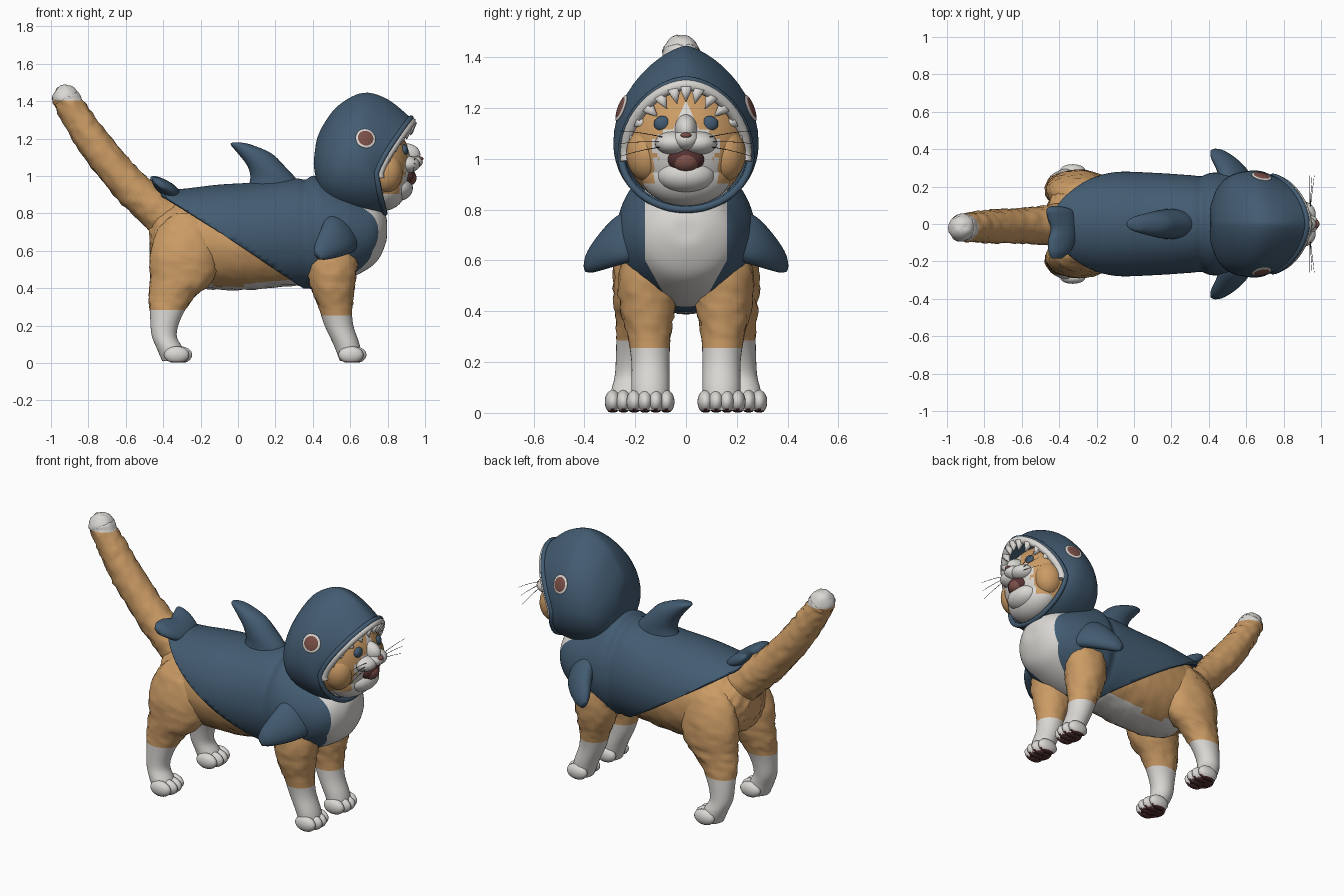
import bpy, bmesh, math
from mathutils import Vector as V, Matrix, noise

if "Cube" in bpy.data.objects:
    bpy.data.objects.remove(bpy.data.objects["Cube"])


def mat(name, r, g, b):
    m = bpy.data.materials.new(name)
    m.diffuse_color = (r, g, b, 1)
    m.use_nodes = True
    m.node_tree.nodes["Principled BSDF"].inputs["Base Color"].default_value = m.diffuse_color
    return m


ORANGE = mat("orange fur", .60, .33, .13)
WHITE = mat("white", .70, .68, .65)
BLUE = mat("slate blue", .055, .105, .165)
RED = mat("muted red", .20, .08, .065)
PAD = mat("dark pad", .09, .03, .03)
BLACK = mat("whisker black", .02, .02, .02)


def ring(c, u, v, n=32):
    c, u, v = V(c), V(u), V(v)
    return [c + u * math.cos(i * math.tau / n) + v * math.sin(i * math.tau / n) for i in range(n)]


def smooth_rings(rings, k):
    """Catmull-Rom rings between the given ones."""
    out = []
    for i in range(len(rings) - 1):
        quad = (rings[max(i - 1, 0)], rings[i], rings[i + 1], rings[min(i + 2, len(rings) - 1)])
        for j in range(k):
            t = j / k
            out.append([.5 * (2 * b + (c - a) * t + (2 * a - 5 * b + 4 * c - d) * t ** 2
                              + (3 * b - a - 3 * c + d) * t ** 3) for a, b, c, d in zip(*quad)])
    return out + [rings[-1]]


def loft(bm, rings, cap0=True, cap1=True, k=5):
    rows = [[bm.verts.new(p) for p in r] for r in smooth_rings(rings, k)]
    n = len(rows[0])
    for a, b in zip(rows, rows[1:]):
        for i in range(n):
            bm.faces.new((a[i], a[(i + 1) % n], b[(i + 1) % n], b[i]))
    if cap0:
        bm.faces.new(rows[0])
    if cap1:
        bm.faces.new(rows[-1])


def ball(bm, c, r, rot=Matrix(), n=20):
    bmesh.ops.create_uvsphere(bm, u_segments=n, v_segments=n * 2 // 3, radius=1,
                              matrix=Matrix.Translation(c) @ rot @ Matrix.Diagonal((*r, 1)))


def cut(bm, co, no, clear=False):
    bmesh.ops.bisect_plane(bm, geom=bm.verts[:] + bm.edges[:] + bm.faces[:], plane_co=co, plane_no=no, clear_inner=clear)


def make(name, bm, mats):
    bmesh.ops.recalc_face_normals(bm, faces=bm.faces[:])
    me = bpy.data.meshes.new(name)
    bm.to_mesh(me)
    bm.free()
    o = bpy.data.objects.new(name, me)
    bpy.context.collection.objects.link(o)
    for m in mats:
        me.materials.append(m)
    for p in me.polygons:
        p.use_smooth = True
    return o


def paint(o, rule):
    for p in o.data.polygons:
        p.material_index = rule(p.center.copy(), p.normal.copy())


def ruffle(o, low):
    normals = [v.normal.copy() for v in o.data.vertices]
    for v, nrm in zip(o.data.vertices, normals):
        if v.co.z > low:
            v.co += nrm * .010 * noise.noise(V((v.co.x * 22, v.co.y * 30, v.co.z * 40)))
        v.co.z = max(v.co.z, .002)


def tube(name, pts, r, m, cyclic=False, taper=False):
    cu = bpy.data.curves.new(name, 'CURVE')
    cu.dimensions, cu.bevel_depth, cu.bevel_resolution = '3D', r, 2
    s = cu.splines.new('POLY')
    s.points.add(len(pts) - 1)
    for i, p in enumerate(pts):
        s.points[i].co = (*p, 1)
        s.points[i].radius = 1 - .7 * i / len(pts) if taper else 1
    s.use_cyclic_u = cyclic
    cu.use_fill_caps = True
    cu.materials.append(m)
    bpy.context.collection.objects.link(bpy.data.objects.new(name, cu))


def thicken(o, offset):
    m = o.modifiers.new("thickness", 'SOLIDIFY')
    m.thickness, m.offset = .02, offset


# cat body: torso, legs, paws and tail
bm = bmesh.new()
loft(bm, [ring((x, 0, z), (0, w, 0), (0, 0, h), 48) for x, z, h, w in (
    (-.47, .66, .07, .07), (-.44, .66, .14, .15), (-.38, .66, .18, .20), (-.25, .65, .24, .24), (0, .64, .25, .25),
    (.25, .66, .25, .23), (.45, .68, .25, .21), (.62, .68, .18, .15), (.70, .70, .10, .08))], k=8)
front = ((.68, .50, .14, .12, .09), (.55, .505, .15, .135, .115), (.42, .505, .15, .12, .11), (.30, .52, .145, .09, .085),
         (.20, .54, .14, .077, .075), (.10, .58, .14, .07, .075), (.01, .605, .14, .06, .07))
rear = ((.80, -.27, .15, .07, .04), (.72, -.28, .16, .145, .085), (.58, -.29, .175, .18, .11), (.45, -.30, .18, .17, .105),
        (.35, -.355, .19, .12, .085), (.25, -.385, .205, .085, .07), (.15, -.395, .215, .067, .065),
        (.08, -.365, .225, .07, .07), (.01, -.335, .225, .07, .07))
for side in (-1, 1):
    for leg, tx in ((front, .622), (rear, -.31)):
        loft(bm, [ring((x, side * y, z), (rx, 0, 0), (0, ry, 0)) for z, x, y, rx, ry in leg], k=6)
        for k in (-1.5, -.5, .5, 1.5):
            ball(bm, (tx - .008 * k * k, side * leg[-1][2] + k * .042, .044), (.067, .032, .046))
tail = [(-.28, .70, .12), (-.38, .775, .115), (-.47, .85, .105), (-.60, .97, .095), (-.75, 1.15, .09),
        (-.86, 1.31, .08), (-.92, 1.415, .073)]
rings = []
for i, (x, z, r) in enumerate(tail):
    a, b = tail[max(i - 1, 0)], tail[min(i + 1, len(tail) - 1)]
    t = V((b[0] - a[0], 0, b[1] - a[1])).normalized()
    rings.append(ring((x, -.02 * i / 6, z), (0, r, 0), t.cross(V((0, 1, 0))) * r))
loft(bm, rings, k=8)
ball(bm, (-.92, -.02, 1.415), (.073, .073, .073))
for z in (.255, .285, 1.405):
    cut(bm, (0, 0, z), (0, 0, 1))
body = make("cat_body", bm, [ORANGE, WHITE, PAD])


def body_colour(c, n):
    if c.z < .03 and n.z < -.7:
        return 2
    belly = c.z < .45 and abs(c.y) < .11 and n.z < -.6 and -.3 < c.x < .4
    return int(c.z < (.255 if c.x > 0 else .285) or belly or c.z > 1.405)


paint(body, body_colour)
ruffle(body, .29)

# cat head: skull, muzzle, chin and ruff
bm = bmesh.new()
ball(bm, (.715, 0, 1.06), (.21, .242, .245), n=64)
ball(bm, (.78, 0, .94), (.12, .18, .125), n=48)
ball(bm, (.85, 0, .935), (.085, .115, .07), n=32)
ball(bm, (.895, 0, 1.115), (.08, .045, .06), n=32)
ball(bm, (.92, 0, 1.075), (.068, .055, .042), n=32)
for s in (-1, 1):
    ball(bm, (.9, s * .05, 1.062), (.072, .072, .046), n=32)
    ball(bm, (.79, s * .15, 1.02), (.09, .085, .11), n=40)
for s in (-1, 1):
    cut(bm, (0, 0, 1.23), (0, s * 1.1, .5))
head = make("cat_head", bm, [ORANGE, WHITE])


def face_colour(c, n):
    y = abs(c.y)
    muzzle = (y / .135) ** 2 + ((c.z - 1.05) / .07) ** 2 < 1
    blaze = c.z > 1.05 and y < .5 / 1.1 * (1.23 - c.z)
    chin = c.z < (1.0 if y < .13 else .90)
    return int(muzzle or blaze or chin)


paint(head, face_colour)

# face details
for name, c, r, m in (("mouth", (.893, 0, 1.0), (.056, .075, .055), PAD),
                      ("tongue", (.905, 0, .99), (.05, .056, .045), RED),
                      ("nose", (.974, 0, 1.092), (.018, .022, .012), RED),
                      ("eye", (.887, .093, 1.138), (.022, .034, .031), BLUE),
                      ("eye", (.887, -.093, 1.138), (.022, .034, .031), BLUE)):
    bm = bmesh.new()
    ball(bm, c, r)
    make(name, bm, [m])
for s in (-1, 1):
    for k in range(3):
        tube("whisker", [(.94 + .012 * k * t, s * (.07 + .19 * t), 1.05 + .015 * k + t * (.035 * k - .02) - .02 * t * t)
                         for t in (0, .25, .5, .75, 1)], .0018, BLACK, taper=True)

# shark coat: loft along the back, cut at the slanted hem, white bib with straight cut edges
bm = bmesh.new()
loft(bm, [ring((x, 0, z), (0, w, 0), (0, 0, h), 72) for x, z, h, w in (
    (-.47, .85, .04, .05), (-.42, .81, .11, .16), (-.30, .71, .215, .24), (-.10, .68, .268, .272),
    (.10, .68, .28, .268), (.30, .69, .29, .255), (.36, .69, .285, .25), (.42, .70, .295, .268), (.55, .69, .25, .26),
    (.66, .69, .20, .22), (.74, .70, .15, .165), (.785, .715, .07, .08), (.79, .715, .01, .01))], k=6)
bmesh.ops.recalc_face_normals(bm, faces=bm.faces[:])
cut(bm, (-.36, 0, .87), (.549, 0, .836), True)
cut(bm, (.5, 0, 0), (1, 0, 0))
for s in (-1, 1):
    cut(bm, (0, s * .158, 0), (0, 1, 0))
    cut(bm, (0, s * .045, .4), (0, s, -.55))
coat = make("shark_coat", bm, [BLUE, WHITE])
paint(coat, lambda c, n: int(c.x > .5 and abs(c.y) < min(.158, .045 + (c.z - .4) * .55)))
thicken(coat, -.4)


# shark hood: rings from the face opening to the back of the head
def hood_ring(xt, xm, xb, zb, zt, w, e=1.4, f=1.6, n=48):
    zm, pts = zb + .42 * (zt - zb), []
    for i in range(n):
        c, s = math.cos(i * math.tau / n), math.sin(i * math.tau / n)
        up = c > 0
        z = zm + c * (zt - zm if up else zm - zb)
        y = w * math.copysign(abs(s) ** (e if up else 1), s)
        pts.append(V((xm + ((xt if up else xb) - xm) * abs(c) ** f, y, z)))
    return pts


opening = hood_ring(.925, .74, .785, .80, 1.31, .255, 1.15, 1.25)
bm = bmesh.new()
loft(bm, [opening] + [hood_ring(*a) for a in (
    (.80, .69, .72, .785, 1.41, .28), (.67, .62, .64, .785, 1.445, .285), (.54, .52, .53, .81, 1.38, .262),
    (.46, .45, .455, .86, 1.28, .20), (.42, .41, .425, .95, 1.19, .10), (.41, .405, .41, 1.06, 1.10, .015))], cap0=False)
hood = make("shark_hood", bm, [BLUE])
thicken(hood, -1)
tube("hood_hem", opening, .015, BLUE, cyclic=True)

# shark eyes on the hood
for s in (-1, 1):
    spot = V((.695, s * .26, 1.225))
    v = min(hood.data.vertices, key=lambda q: (q.co - spot).length)
    rot = v.normal.to_track_quat('Z', 'Y').to_matrix().to_4x4()
    for name, r, h, m in (("hood_eye_ring", .055, .008, WHITE), ("hood_eye", .048, .011, RED)):
        bm = bmesh.new()
        ball(bm, v.co, (r, r, h), rot)
        make(name, bm, [m])

# white lip and teeth along the upper opening
mid = V((.85, 0, 1.05))
lip = [opening[i % 48].lerp(mid, .07) + V((.008, 0, 0)) for i in range(-13, 14)]
tube("hood_lip", lip, .024, WHITE)
bm = bmesh.new()
for i in range(1, 26, 2):
    p = lip[i]
    d = (V((p.x + .01, 0, 1.06)) - p).normalized()
    rot = d.to_track_quat('Z', 'Y').to_matrix().to_4x4()
    bmesh.ops.create_cone(bm, cap_ends=True, segments=8, radius1=.029, radius2=.001, depth=.06,
                          matrix=Matrix.Translation(p + d * .038) @ rot)
make("teeth", bm, [WHITE])


# fins: flattened rings (centre, half chord, half thickness)
def fin(name, rings, chord, thick):
    bm = bmesh.new()
    c, t = V(chord).normalized(), V(thick).normalized()
    loft(bm, [ring(p, c * a, t * b, 24) for p, a, b in rings])
    make(name, bm, [BLUE])


fin("dorsal_fin", [((.195, 0, .90), .165, .085), ((.19, 0, .98), .125, .08), ((.152, 0, 1.05), .10, .075),
                   ((.09, 0, 1.12), .09, .06), ((.02, 0, 1.165), .058, .04), ((-.005, 0, 1.178), .028, .02)],
    (1, 0, 0), (0, 1, 0))
for s in (-1, 1):
    fin("side_fin", [((.57, s * .17, .71), .12, .065), ((.54, s * .25, .685), .115, .06), ((.50, s * .315, .645), .09, .05),
                     ((.45, s * .37, .60), .055, .035), ((.425, s * .393, .575), .025, .015)],
        (.5, 0, -.75), (.72, s * .68, .3))
fin("tail_fin", [((-.415, -.185, .955), .03, .015), ((-.40, -.15, .95), .065, .028), ((-.385, -.09, .935), .085, .038),
                 ((-.375, -.03, .925), .08, .042), ((-.385, .03, .935), .088, .038), ((-.40, .075, .95), .08, .028),
                 ((-.42, .095, .955), .03, .012)], (-.85, 0, .55), (.5, 0, .85))
